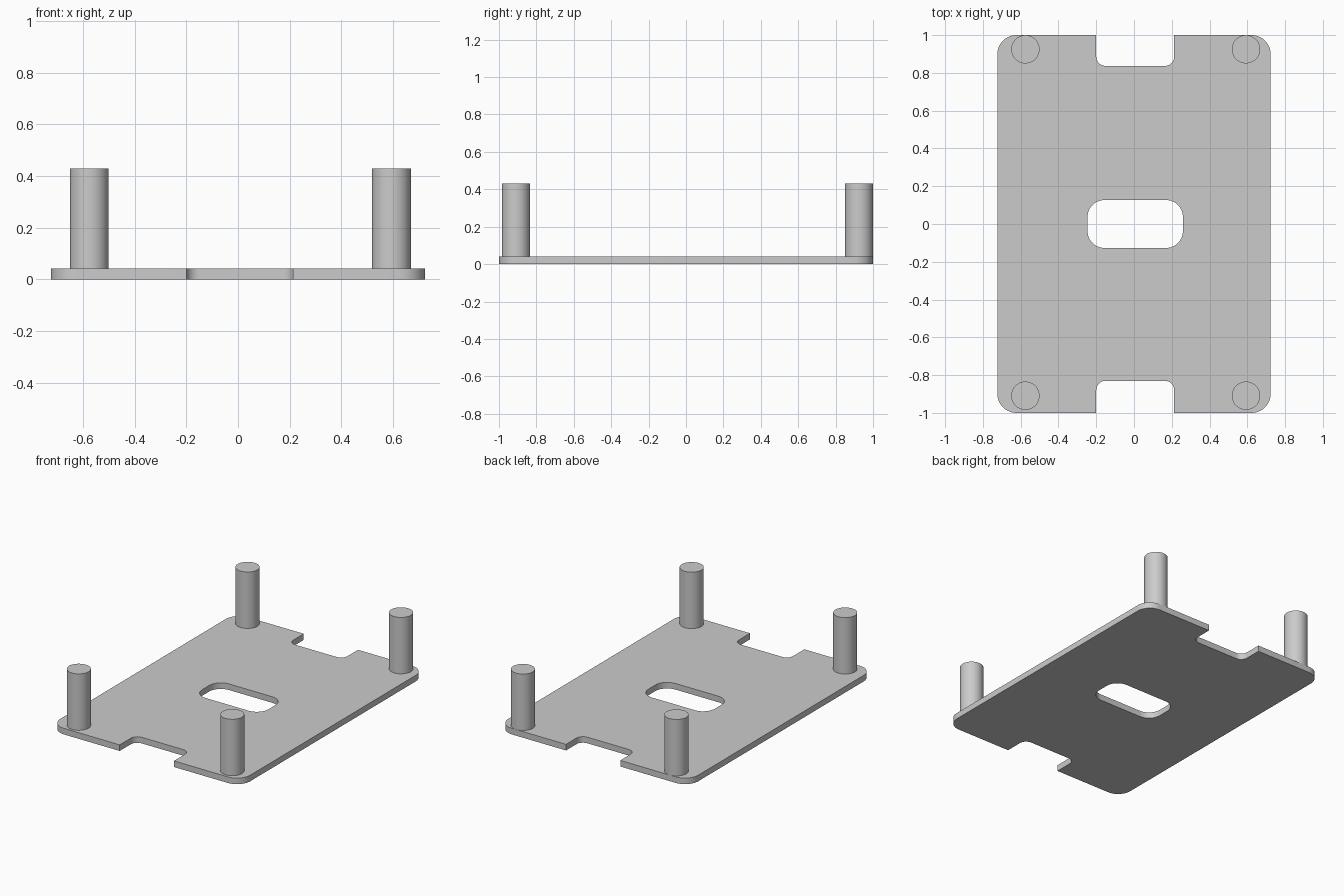
import bpy
from mathutils import Vector

cube = bpy.data.objects.get("Cube")
if cube:
    bpy.data.objects.remove(cube)

PLATE_TOP, POST_TOP, POST_RADIUS = 0.042, 0.43, 0.075

grey = bpy.data.materials.new("light grey")
grey.use_nodes = True
colour = (0.6, 0.6, 0.6, 1)
grey.diffuse_color = colour
grey.node_tree.nodes["Principled BSDF"].inputs["Base Color"].default_value = colour


def finish(obj, name):
    obj.name = name
    obj.data.materials.clear()
    obj.data.materials.append(grey)
    bpy.ops.object.shade_smooth_by_angle(angle=0.6)


def rounded(corners, steps=10):
    """Outline through (x, y, radius) right-angle corners, each filleted."""
    points = []
    for i, (x, y, r) in enumerate(corners):
        p = Vector((x, y))
        if r == 0:
            points.append(p)
            continue
        to_prev = (Vector(corners[i - 1][:2]) - p).normalized()
        to_next = (Vector(corners[(i + 1) % len(corners)][:2]) - p).normalized()
        centre = p + (to_prev + to_next) * r
        for k in range(steps + 1):
            # unit direction swept from the incoming edge to the outgoing edge
            points.append(centre + (-to_next).slerp(-to_prev, k / steps) * r)
    return points


# Base plate: rounded outline with a notch at each end and a central window
W, L, R = 0.723, 1.0, 0.1
NL, NR, NF, NB, NC = -0.2, 0.213, -0.83, 0.837, 0.05
outline = [
    (-W, -L, R), (NL, -L, 0), (NL, NF, NC), (NR, NF, NC), (NR, -L, 0), (W, -L, R),
    (W, L, R), (NR, L, 0), (NR, NB, NC), (NL, NB, NC), (NL, L, 0), (-W, L, R),
]
WL, WR, WH, WC = -0.246, 0.259, 0.127, 0.09
window = [(WL, -WH, WC), (WR, -WH, WC), (WR, WH, WC), (WL, WH, WC)]

curve = bpy.data.curves.new("base_plate", "CURVE")
curve.dimensions = "2D"
curve.fill_mode = "BOTH"
curve.extrude = PLATE_TOP / 2
for loop in (outline, window):
    points = rounded(loop)
    spline = curve.splines.new("POLY")
    spline.points.add(len(points) - 1)
    for sp, p in zip(spline.points, points):
        sp.co = (p.x, p.y, 0, 1)
    spline.use_cyclic_u = True
plate = bpy.data.objects.new("base_plate", curve)
plate.location.z = PLATE_TOP / 2
bpy.context.collection.objects.link(plate)
bpy.ops.object.select_all(action="DESELECT")
plate.select_set(True)
bpy.context.view_layer.objects.active = plate
bpy.ops.object.convert(target="MESH")
finish(bpy.context.object, "base_plate")

# Four upright corner posts standing on the plate
for side, x in (("right", -0.575), ("left", 0.593)):
    for end, y in (("front", -0.909), ("back", 0.925)):
        bpy.ops.mesh.primitive_cylinder_add(
            vertices=48, radius=POST_RADIUS, depth=POST_TOP - PLATE_TOP,
            location=(x, y, (POST_TOP + PLATE_TOP) / 2))
        finish(bpy.context.object, f"{end}_{side}_post")
